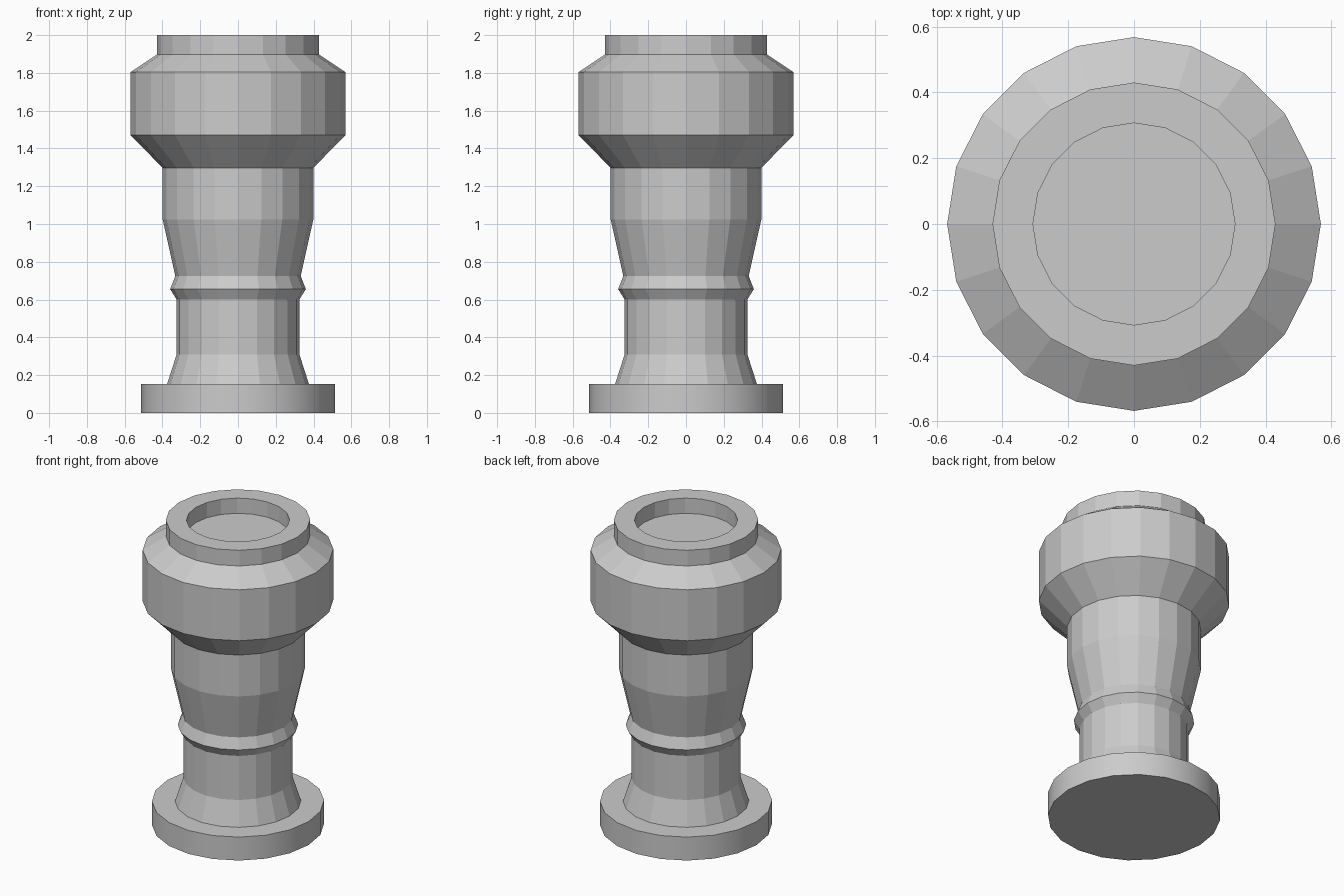
import bpy, bmesh, math

if "Cube" in bpy.data.objects:
    bpy.data.objects.remove(bpy.data.objects["Cube"])

SIDES = 20


def lathe(name, profile, cap_start=False, cap_end=False):
    """Revolve (radius, z) points around z; optionally fill the end rings."""
    bm = bmesh.new()
    rings = []
    for r, z in profile:
        rings.append([bm.verts.new((r * math.cos(a), r * math.sin(a), z))
                      for a in (2 * math.pi * i / SIDES for i in range(SIDES))])
    for lo, hi in zip(rings, rings[1:]):
        for i in range(SIDES):
            j = (i + 1) % SIDES
            bm.faces.new((lo[i], lo[j], hi[j], hi[i]))
    if cap_start:
        bm.faces.new(rings[0][::-1])
    if cap_end:
        bm.faces.new(rings[-1])
    mesh = bpy.data.meshes.new(name)
    bm.to_mesh(mesh)
    bm.free()
    obj = bpy.data.objects.new(name, mesh)
    bpy.context.collection.objects.link(obj)
    return obj


# Round foot plate, smooth around its rim
base = lathe("base", [(0.513, 0), (0.513, 0.154), (0.375, 0.154)], cap_start=True)
bpy.context.view_layer.objects.active = base
base.select_set(True)
bpy.ops.object.shade_smooth_by_angle(angle=math.radians(30))
base.select_set(False)

# Flared stem with a raised ring, widening to the upper shaft
lathe("stem", [(0.375, 0.154), (0.325, 0.31), (0.325, 0.60), (0.359, 0.655),
               (0.332, 0.725), (0.399, 1.025), (0.399, 1.297)])

# Bulging head, narrow collar and shallow round recess
lathe("head", [(0.399, 1.297), (0.568, 1.47), (0.568, 1.805), (0.43, 1.897),
               (0.43, 2.0), (0.307, 2.0), (0.307, 1.9)], cap_end=True)
